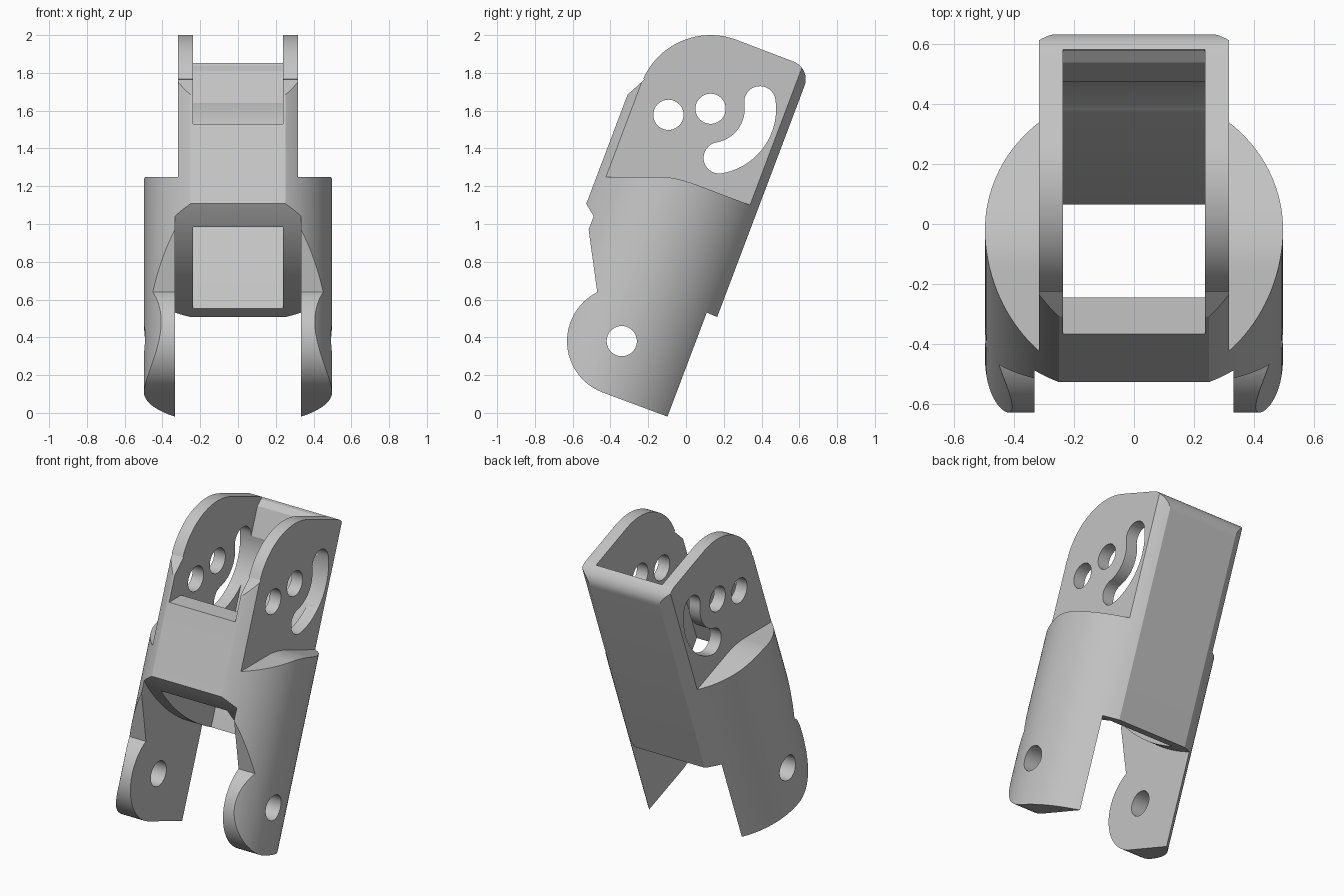
import bpy, bmesh, math

cube = bpy.data.objects.get("Cube")
if cube:
    bpy.data.objects.remove(cube, do_unlink=True)

TILT = math.radians(20.7)
S, C = math.sin(TILT), math.cos(TILT)
BACK, FRONT, AXIS = -0.025, -0.885, -0.455   # depths across the tilted axis
PIVOT = (0.13, 1.61)
PIN = (-0.34, 0.38)


def tilted(u, v):
    """Depth u and length v along the leaning axis -> (y, z)."""
    return (u * C + v * S, v * C - u * S)


def arc(center, r, a0, a1, n=24):
    return [(center[0] + r * math.cos(math.radians(a0 + (a1 - a0) * i / n)),
             center[1] + r * math.sin(math.radians(a0 + (a1 - a0) * i / n)))
            for i in range(n + 1)]


def bezier(p0, p1, p2, n=20):
    return [tuple((1 - t) ** 2 * a + 2 * t * (1 - t) * b + t * t * c
                  for a, b, c in zip(p0, p1, p2))
            for t in (i / n for i in range(n + 1))]


def solid(name, lower, upper):
    """Closed prism between two matching rings of points."""
    bm = bmesh.new()
    a = [bm.verts.new(p) for p in lower]
    b = [bm.verts.new(p) for p in upper]
    bm.faces.new(a)
    bm.faces.new(b)
    for i in range(len(a)):
        j = (i + 1) % len(a)
        bm.faces.new((a[i], a[j], b[j], b[i]))
    bmesh.ops.recalc_face_normals(bm, faces=bm.faces)
    mesh = bpy.data.meshes.new(name)
    bm.to_mesh(mesh)
    bm.free()
    obj = bpy.data.objects.new(name, mesh)
    bpy.context.collection.objects.link(obj)
    return obj


def side_prism(name, pts, x0, x1):
    return solid(name, [(x0, y, z) for y, z in pts], [(x1, y, z) for y, z in pts])


def boolean(target, cutter, operation):
    mod = target.modifiers.new("cut", 'BOOLEAN')
    mod.operation, mod.solver, mod.object = operation, 'EXACT', cutter
    cutter.hide_render = True
    deps = bpy.context.evaluated_depsgraph_get()
    result = bpy.data.meshes.new_from_object(target.evaluated_get(deps))
    target.modifiers.clear()
    target.data = result
    bpy.data.objects.remove(cutter, do_unlink=True)


# Leaning round body
ring = arc((0, AXIS), 0.498, 0, 360, 128)[:-1]
rows = [[(x, *tilted(u, v)) for x, u in ring] for v in (-0.4, 2.3)]
body = solid("bracket_body", *rows)

# Side outline: leg knob, front face, ear arc, rounded top back corner
deg = math.degrees(TILT)
outline = [tilted(BACK, -0.053)]
outline += arc(PIN, 0.29, 270 - deg, 116.6)
outline += [(-0.513, 0.952), (-0.533, 1.097), tilted(FRONT, 0.87),
            tilted(FRONT, 1.466), (-0.22, 1.765)]
outline += arc(PIVOT, 0.39, 156, 90 - deg)
outline += arc(tilted(BACK - 0.1, 1.841), 0.1, 90 - deg, -deg, 12)
boolean(body, side_prism("outline_tool", outline, -1, 1), 'INTERSECT')

# Shoulders: trim both sides down to the flat ears
shoulder = [(-1.2, 1.25), (-0.16, 1.25)]
shoulder += bezier((-0.14, 1.25), (-0.056, 1.25), (0.06, 1.206))
shoulder += [(1.2, 0.775), (1.2, 2.5), (-1.2, 2.5)]
for side in (-1, 1):
    boolean(body, side_prism("shoulder_tool", shoulder, side * 0.318, side), 'DIFFERENCE')

# Gap between the legs with a curved roof
gap = [(-1, 1.938)]
gap += bezier((-0.524, 1.10), (-0.294, 0.696), (0.164, 0.508))
gap += [(1, 0.165), (1, -1), (-1, -1)]
boolean(body, side_prism("gap_tool", gap, -0.333, 0.333), 'DIFFERENCE')

# Channel through the body, open at the front above the front wall
channel = [tilted(-0.135, -0.3), tilted(-0.135, 1.885), tilted(-0.11, 1.925),
           tilted(-0.11, 2.4), (-0.8, 2.4), (-0.8, 1.53)]
front_in = -0.77
channel += [((front_in + 1.53 * S) / C, 1.53), tilted(front_in, -0.3)]
boolean(body, side_prism("channel_tool", channel, -0.238, 0.238), 'DIFFERENCE')

# Pin holes through ears and legs
for center in (PIVOT, (-0.093, 1.578), PIN):
    boolean(body, side_prism("hole_tool", arc(center, 0.08, 0, 360, 40)[:-1], -1, 1),
            'DIFFERENCE')

# Curved slot around the pivot
a0, a1, mid, half = -80, 8, 0.264, 0.083
end0, end1 = arc(PIVOT, mid, a0, a1, 1)
slot = arc(PIVOT, mid + half, a0, a1)
slot += arc(end1, half, a1, a1 + 180, 16)[1:]
slot += arc(PIVOT, mid - half, a1, a0)[1:]
slot += arc(end0, half, a0 + 180, a0 + 360, 16)[1:-1]
boolean(body, side_prism("slot_tool", slot, -1, 1), 'DIFFERENCE')

# Plain grey finish
grey = bpy.data.materials.new("plain_grey")
grey.use_nodes = True
color = (0.55, 0.55, 0.55, 1)
grey.diffuse_color = color
grey.node_tree.nodes["Principled BSDF"].inputs["Base Color"].default_value = color
body.data.materials.clear()
body.data.materials.append(grey)

bpy.ops.object.select_all(action='DESELECT')
body.select_set(True)
bpy.context.view_layer.objects.active = body
bpy.ops.object.shade_smooth_by_angle(angle=math.radians(25))
